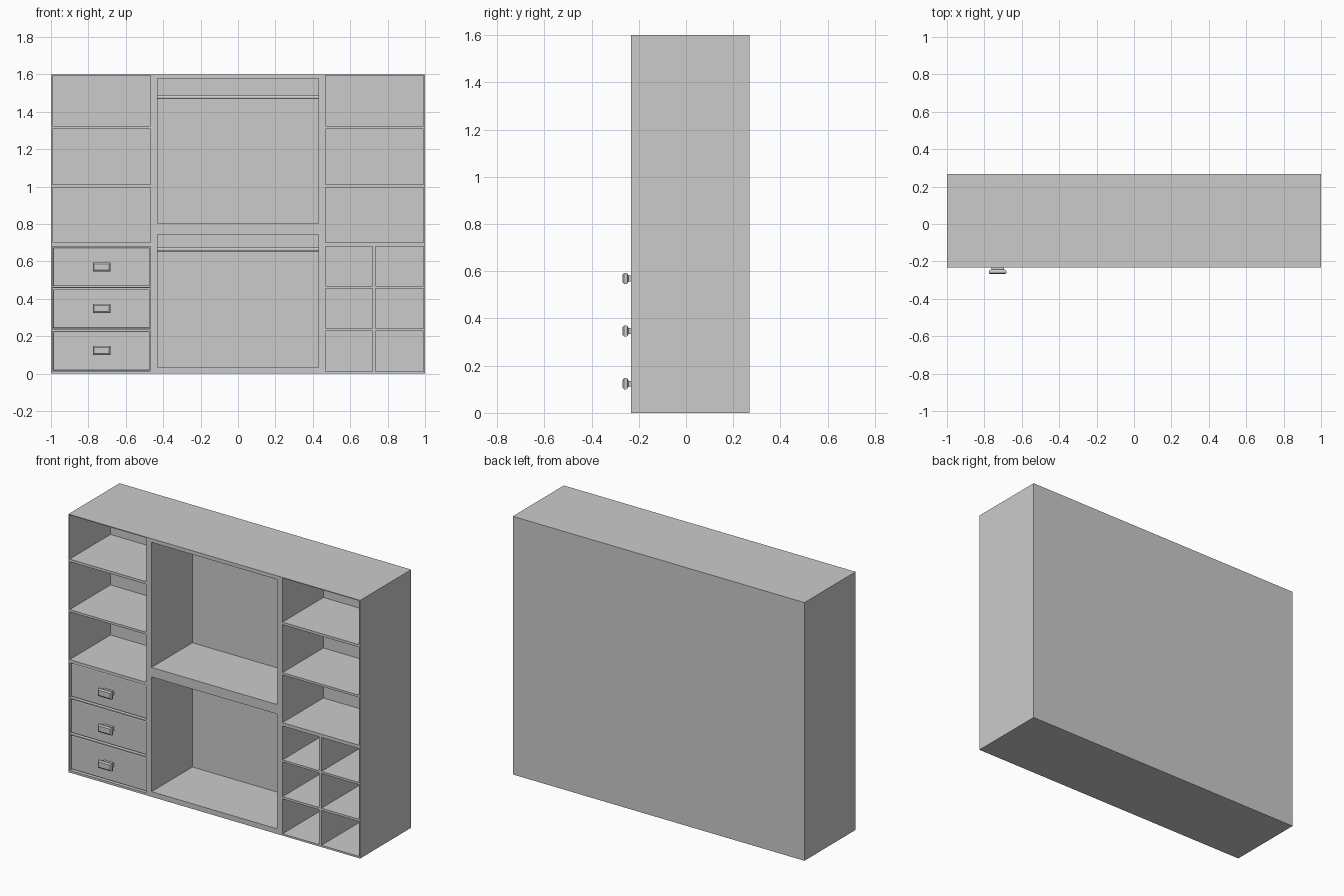
import bpy, bmesh
from mathutils import Vector

if "Cube" in bpy.data.objects:
    bpy.data.objects.remove(bpy.data.objects["Cube"])

FRONT, BACK, INNER = -0.232, 0.268, 0.168


def add_box(bm, x, y, z):
    vs = bmesh.ops.create_cube(bm, size=1)["verts"]
    for v in vs:
        v.co = Vector((lo + (c + 0.5) * (hi - lo)
                       for c, (lo, hi) in zip(v.co, (x, y, z))))


def finish(name, bm):
    bmesh.ops.recalc_face_normals(bm, faces=bm.faces[:])
    me = bpy.data.meshes.new(name)
    bm.to_mesh(me)
    bm.free()
    ob = bpy.data.objects.new(name, me)
    bpy.context.scene.collection.objects.link(ob)
    return ob


def boxes(name, dims):
    bm = bmesh.new()
    for d in dims:
        add_box(bm, *d)
    return finish(name, bm)


# Compartment openings, as x and z ranges
left, right, middle = (-0.992, -0.468), (0.468, 0.992), (-0.43, 0.43)
shelf_rows = [(1.323, 1.595), (1.010, 1.307), (0.700, 0.996)]
cube_rows = [(0.469, 0.679), (0.241, 0.456), (0.011, 0.227)]
drawer_rows = [(0.464, 0.680), (0.240, 0.457), (0.014, 0.233)]
openings = [(c, r) for c in (left, right) for r in shelf_rows]
openings += [(c, r) for c in ((0.468, 0.719), (0.735, 0.992)) for r in cube_rows]
openings += [(left, r) for r in drawer_rows]
openings += [(middle, (0.802, 1.577)), (middle, (0.032, 0.743))]

# Cabinet carcass: block with the compartments cut out
carcass = boxes("cabinet_carcass", [((-1, 1), (FRONT, BACK), (0, 1.6))])
cutter = boxes("compartment_cutter",
               [(x, (FRONT - 0.1, INNER), z) for x, z in openings])
cutter.hide_render = True
mod = carcass.modifiers.new("compartments", "BOOLEAN")
mod.operation, mod.solver, mod.object = "DIFFERENCE", "EXACT", cutter
bpy.context.view_layer.objects.active = carcass
carcass.select_set(True)
bpy.ops.object.modifier_apply(modifier=mod.name)
bpy.data.objects.remove(cutter)

# Hanging rails
for name, z in (("upper_rail", 1.477), ("lower_rail", 0.664)):
    bpy.ops.mesh.primitive_cylinder_add(vertices=24, radius=0.01, depth=0.87,
                                        location=(0, -0.03, z),
                                        rotation=(0, 1.5707963, 0))
    bpy.context.object.name = name
    bpy.ops.object.shade_smooth_by_angle()

# Handle profile: distance out from the drawer, half width, half height
handle_profile = [(-0.218, 0.034, 0.012), (-0.243, 0.034, 0.012),
                  (-0.247, 0.044, 0.020), (-0.253, 0.047, 0.024),
                  (-0.262, 0.047, 0.024), (-0.268, 0.040, 0.016)]


def handle(name, cx, cz):
    bm = bmesh.new()
    rings = [[bm.verts.new((cx + sx * w, y, cz + sz * h))
              for sx, sz in ((-1, -1), (1, -1), (1, 1), (-1, 1))]
             for y, w, h in handle_profile]
    for a, b in zip(rings, rings[1:]):
        for i in range(4):
            j = (i + 1) % 4
            bm.faces.new((a[i], a[j], b[j], b[i]))
    bm.faces.new(rings[0])
    bm.faces.new(rings[-1])
    return finish(name, bm)


# Drawers: bevelled front, open tray behind, handle
for n, (z0, z1) in enumerate(drawer_rows, 1):
    x0, x1 = left[0] + 0.004, left[1] - 0.004
    f0, f1 = FRONT + 0.012, FRONT + 0.03
    z0, z1 = z0 + 0.004, z1 - 0.006
    front = boxes(f"drawer_front_{n}", [((x0, x1), (f0, f1), (z0, z1))])
    bev = front.modifiers.new("edge", "BEVEL")
    bev.width, bev.segments = 0.004, 2
    t, back, top = 0.012, INNER - 0.01, z1 - 0.03
    boxes(f"drawer_tray_{n}", [
        ((x0, x1), (f1, back), (z0, z0 + t)),
        ((x0, x0 + t), (f1, back), (z0 + t, top)),
        ((x1 - t, x1), (f1, back), (z0 + t, top)),
        ((x0 + t, x1 - t), (back - t, back), (z0 + t, top))])
    handle(f"drawer_handle_{n}", -0.729, (0.569, 0.347, 0.124)[n - 1])
